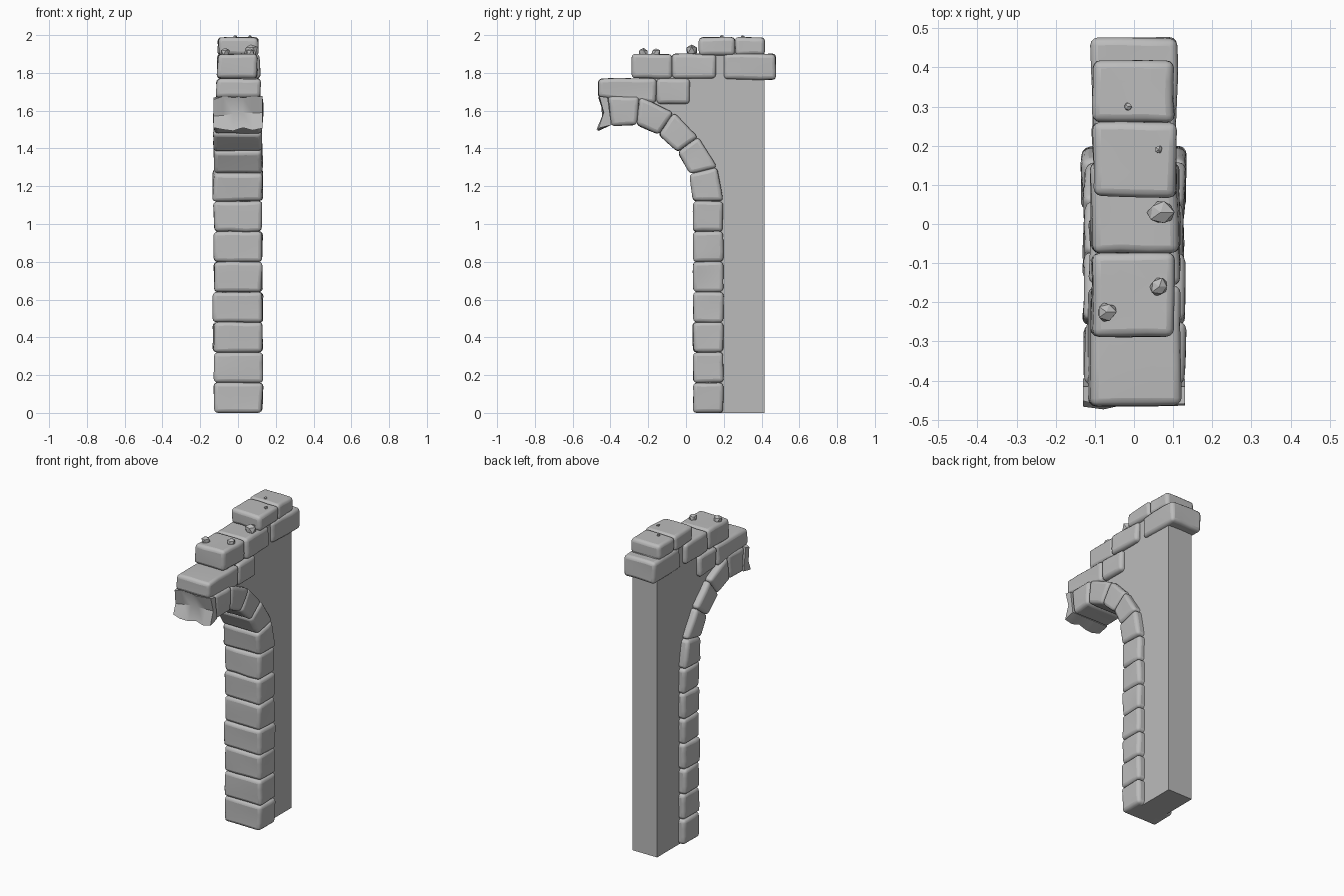
import bpy, bmesh, math, random
from mathutils import Vector, noise

cube = bpy.data.objects.get("Cube")
if cube:
    bpy.data.objects.remove(cube)
random.seed(4)

stone_grey = bpy.data.materials.new("stone_grey")
stone_grey.use_nodes = True
GREY = (0.5, 0.5, 0.5, 1)
stone_grey.diffuse_color = GREY
stone_grey.node_tree.nodes["Principled BSDF"].inputs["Base Color"].default_value = GREY


def finish(name, bm):
    bmesh.ops.recalc_face_normals(bm, faces=bm.faces)
    mesh = bpy.data.meshes.new(name)
    bm.to_mesh(mesh)
    bm.free()
    mesh.materials.append(stone_grey)
    obj = bpy.data.objects.new(name, mesh)
    bpy.context.collection.objects.link(obj)
    return obj


def smooth(obj, degrees):
    bpy.ops.object.select_all(action='DESELECT')
    obj.select_set(True)
    bpy.context.view_layer.objects.active = obj
    bpy.ops.object.shade_smooth_by_angle(angle=math.radians(degrees))


def prism(profile, half):
    """Side profile of (y, z) points extruded across x."""
    bm = bmesh.new()
    face = bm.faces.new([bm.verts.new((-half, y, z)) for y, z in profile])
    new = bmesh.ops.extrude_face_region(bm, geom=[face])["geom"]
    for v in new:
        if isinstance(v, bmesh.types.BMVert):
            v.co.x = half
    return bm


def stone(name, quad, half, wobble=0.008, bevel=0.02):
    """Worn block: four-sided profile, uneven faces, rounded edges."""
    bm = prism(quad, half)
    for v in bm.verts:
        v.co.x += random.uniform(-wobble, wobble * 0.5) * (1 if v.co.x > 0 else -1)
    bmesh.ops.subdivide_edges(bm, edges=bm.edges, cuts=2, use_grid_fill=True)
    shift = Vector((random.random(), random.random(), random.random())) * 50
    for v in bm.verts:
        v.co += noise.noise_vector(v.co * 9 + shift) * wobble * 0.7
        v.co.z = max(v.co.z, 0)
    obj = finish(name, bm)
    mod = obj.modifiers.new("worn_edges", 'BEVEL')
    mod.width = bevel
    mod.segments = 3
    mod.limit_method = 'ANGLE'
    mod.angle_limit = math.radians(45)
    smooth(obj, 50)
    return obj


def block(name, y0, y1, z0, z1, half):
    return stone(name, [(y0, z0), (y1, z0), (y1, z1), (y0, z1)], half)


# Plain wall core behind the stones
finish("wall_core", prism([
    (.12, 0), (.415, 0), (.415, 1.93), (.1, 1.93), (.1, 1.86), (-.25, 1.86),
    (-.25, 1.73), (-.43, 1.73), (-.43, 1.6), (-.28, 1.6), (-.13, 1.55),
    (0, 1.44), (.08, 1.3), (.12, 1.1)], 0.087))

# Column of stacked stones
COURSES = 7
step = 1.12 / COURSES
for i in range(COURSES):
    block(f"column_stone_{i + 1}", .038, .197, i * step, (i + 1) * step, 0.131)

# Arch stones: joints as (inner, outer) points along the curve
joints = [((.038, 1.12), (.197, 1.12)), ((.02, 1.265), (.165, 1.3)),
          ((-.045, 1.38), (.065, 1.46)), ((-.145, 1.475), (-.065, 1.59)),
          ((-.26, 1.525), (-.245, 1.675)), ((-.395, 1.52), (-.415, 1.675))]
for i, ((a, b), (c, d)) in enumerate(zip(joints, joints[1:])):
    stone(f"arch_stone_{i + 1}", [a, b, d, c], 0.132)

# Broken last arch stone with a hollow, ragged end
bm = prism([(-.395, 1.525), (-.415, 1.67), (-.465, 1.665), (-.445, 1.58),
            (-.475, 1.5)], 0.13)
long_edges = [e for e in bm.edges if abs(e.verts[0].co.x - e.verts[1].co.x) > 0.1]
bmesh.ops.subdivide_edges(bm, edges=long_edges, cuts=4, use_grid_fill=True)
for v in bm.verts:
    if v.co.y < -.42:
        v.co.z += random.uniform(-.012, .012)
        v.co.y += random.uniform(0, .015)
smooth(finish("broken_arch_stone", bm), 35)

# Stepped courses above the arch
stone("spandrel_stone_front", [(-.465, 1.67), (-.16, 1.64), (-.155, 1.77), (-.465, 1.77)], 0.117)
block("spandrel_stone_back", -.155, .02, 1.635, 1.77, 0.115)
block("course_stone_front", -.288, -.073, 1.77, 1.9, 0.108)
block("course_stone_middle", -.073, .157, 1.77, 1.9, 0.115)
block("course_stone_back", .2, .477, 1.765, 1.9, 0.11)
block("top_stone_front", .07, .26, 1.893, 1.988, 0.11)
block("top_stone_back", .26, .417, 1.893, 1.988, 0.106)

# Loose rubble lying on the courses
rubble = [(-.07, -.225, 1.908, .027), (.065, -.16, 1.908, .027),
          (.068, .03, 1.92, .037), (.063, .19, 1.99, .011), (-.015, .3, 1.99, .011)]
for i, (x, y, z, r) in enumerate(rubble):
    bm = bmesh.new()
    bmesh.ops.create_icosphere(bm, subdivisions=1, radius=r)
    for v in bm.verts:
        v.co *= random.uniform(.75, 1.1)
        v.co += Vector((x, y, z))
    finish(f"rubble_{i + 1}", bm)
